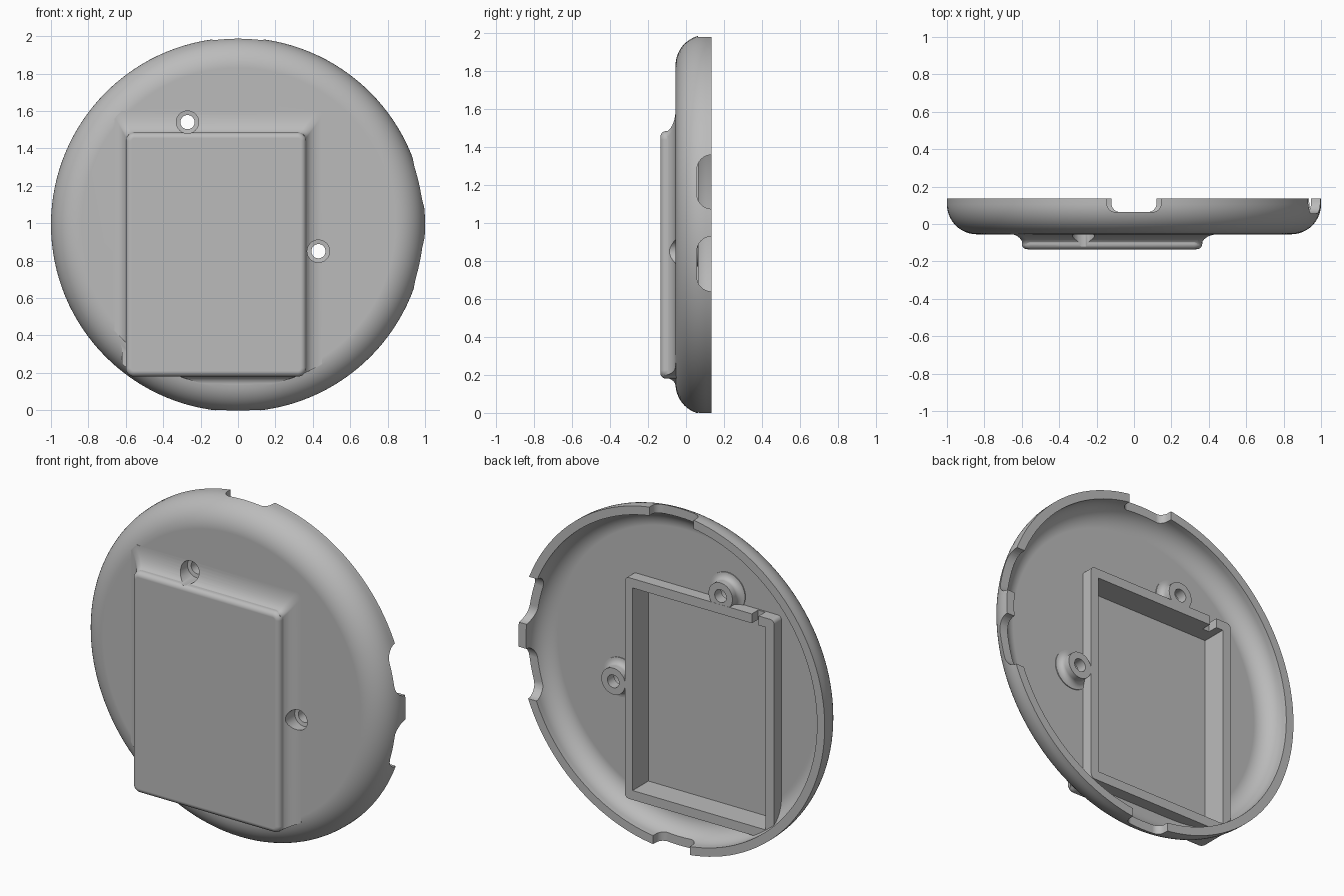
import bpy
import bmesh
from math import sin, cos, pi, radians

cube = bpy.data.objects.get("Cube")
if cube:
    bpy.data.objects.remove(cube, do_unlink=True)

CZ = 0.992                  # height of the disc axis
FRONT, BACK = -0.055, 0.135  # front face and rim
FLOOR = -0.005              # inside floor of the shell
BOSS_TOP = 0.065

grey = bpy.data.materials.new("grey_plastic")
grey.use_nodes = True
grey.diffuse_color = (0.5, 0.5, 0.5, 1)
grey.node_tree.nodes["Principled BSDF"].inputs["Base Color"].default_value = (0.5, 0.5, 0.5, 1)


def loft(name, rings):
    """Closed solid skinned through rings of equal point count."""
    bm = bmesh.new()
    rows = [[bm.verts.new(p) for p in ring] for ring in rings]
    n = len(rows[0])
    for a, b in zip(rows, rows[1:]):
        for i in range(n):
            j = (i + 1) % n
            bm.faces.new((a[i], a[j], b[j], b[i]))
    bm.faces.new(rows[0])
    bm.faces.new(rows[-1])
    bmesh.ops.recalc_face_normals(bm, faces=bm.faces)
    mesh = bpy.data.meshes.new(name)
    bm.to_mesh(mesh)
    bm.free()
    mesh.materials.append(grey)
    ob = bpy.data.objects.new(name, mesh)
    bpy.context.collection.objects.link(ob)
    return ob


def lathe(name, profile, x=0, z=CZ, n=128):
    """Turn (radius, y) points about an axis along y."""
    return loft(name, [[(x + r * cos(2 * pi * i / n), y, z + r * sin(2 * pi * i / n))
                        for i in range(n)] for r, y in profile])


def rounded(u0, u1, v0, v1, r, n=8):
    """Outline of a rounded rectangle."""
    pts = []
    corners = ((u1 - r, v1 - r), (u0 + r, v1 - r), (u0 + r, v0 + r), (u1 - r, v0 + r))
    for k, (cu, cv) in enumerate(corners):
        for i in range(n + 1):
            a = pi / 2 * (k + i / n)
            pts.append((cu + r * cos(a), cv + r * sin(a)))
    return pts


def slab(name, x0, x1, z0, z1, y0, y1, r=0.002):
    outline = rounded(x0, x1, z0, z1, r)
    return loft(name, [[(u, y, v) for u, v in outline] for y in (y0, y1)])


def combine(target, tool, operation):
    """Apply a boolean and discard the tool."""
    mod = target.modifiers.new("join", "BOOLEAN")
    mod.operation, mod.object, mod.solver = operation, tool, "EXACT"
    bpy.context.view_layer.objects.active = target
    bpy.ops.object.modifier_apply(modifier=mod.name)
    bpy.data.objects.remove(tool, do_unlink=True)


def arc(cr, cy, rad, n=14):
    """Quarter round from the front face to the side wall."""
    return [(cr + rad * sin(pi / 2 * i / n), cy - rad * cos(pi / 2 * i / n)) for i in range(n + 1)]


# Round cover, solid for now
cover = lathe("round_cover", arc(0.84, FRONT + 0.16, 0.16) + [(1.0, BACK)])

# Raised housing with a softened front edge
X0, X1, Z0, Z1 = -0.60, 0.365, 0.18, 1.485
steps = [(0, 0.06)] + [(0.03 * (1 - cos(a)), -0.105 - 0.03 * sin(a))
                       for a in [pi / 2 * i / 8 for i in range(9)]]
housing = loft("housing", [[(u, y, v) for u, v in
                            rounded(X0 + d, X1 - d, Z0 + d, Z1 - d, 0.045 - d)] for d, y in steps])
combine(housing, lathe("clip", [(0.993, -0.3), (0.993, 0.3)]), "INTERSECT")
combine(cover, housing, "UNION")

# Concave flare where the housing meets the front face
rings = []
for i in range(-1, 11):
    t = max(i, 0) / 10 * pi / 2
    f = 1 - sin(t)
    y = -0.03 if i < 0 else -0.115 + 0.06 * cos(t)
    e = 0.005 * (1 - f)
    outline = rounded(X0 + e - 0.06 * f, X1 - e + 0.085 * f,
                      Z0 + e - 0.04 * f, Z1 - e + 0.115 * f, 0.03)
    rings.append([(u, y, v) for u, v in outline])
flare = loft("flare", rings)
combine(flare, lathe("clip", [(0.87, -0.3), (0.87, 0.3)]), "INTERSECT")
combine(cover, flare, "UNION")

# Hollow the shell from behind
combine(cover, lathe("hollow", arc(0.84, FLOOR + 0.11, 0.11) + [(0.95, 0.3)]), "DIFFERENCE")

# Rectangular frame standing on the inside floor
frame = slab("frame", -0.62, 0.353, 0.185, 1.49, -0.04, BOSS_TOP, 0.025)
combine(frame, lathe("clip", [(0.97, -0.3), (0.97, 0.3)]), "INTERSECT")
combine(cover, frame, "UNION")

# Screw bosses with flared feet
HOLES = ((-0.27, 1.54), (0.43, 0.85))
for x, z in HOLES:
    foot = [(0.115 - 0.037 * sin(pi / 2 * i / 6), 0.03 - 0.03 * cos(pi / 2 * i / 6))
            for i in range(7)]
    boss = lathe("boss", [(0.115, -0.03)] + foot + [(0.078, BOSS_TOP - 0.001)], x, z, 40)
    combine(cover, boss, "UNION")

# Compartment and the wire gap in its upper wall
combine(cover, slab("compartment", -0.565, 0.303, 0.24, 1.435, -0.082, 0.3), "DIFFERENCE")
combine(cover, slab("gap", -0.52, -0.475, 1.40, 1.53, 0.005, 0.3), "DIFFERENCE")

# Screw holes with a wider recess at the front
for x, z in HOLES:
    hole = lathe("hole", [(0.06, -0.3), (0.06, 0.0), (0.038, 0.003), (0.038, 0.3)], x, z, 40)
    combine(cover, hole, "DIFFERENCE")

# Rim notches: two on the left side, one above, one below
for z0, z1 in ((0.64, 0.93), (1.075, 1.36)):
    outline = rounded(z0, z1, 0.057, 0.3, 0.078)
    combine(cover, loft("side_notch", [[(x, v, u) for u, v in outline] for x in (0.8, 1.1)]),
            "DIFFERENCE")
for half, z0, z1 in ((0.145, 1.8, 2.1), (0.12, -0.1, 0.13)):
    outline = rounded(-half, half, 0.064, 0.3, 0.045)
    combine(cover, loft("end_notch", [[(u, v, z) for u, v in outline] for z in (z0, z1)]),
            "DIFFERENCE")

# Smooth the rounds and keep the flats even
bpy.ops.object.select_all(action="DESELECT")
cover.select_set(True)
bpy.context.view_layer.objects.active = cover
bpy.ops.object.shade_smooth_by_angle(angle=radians(28))
even = cover.modifiers.new("even_normals", "WEIGHTED_NORMAL")
even.keep_sharp = True
